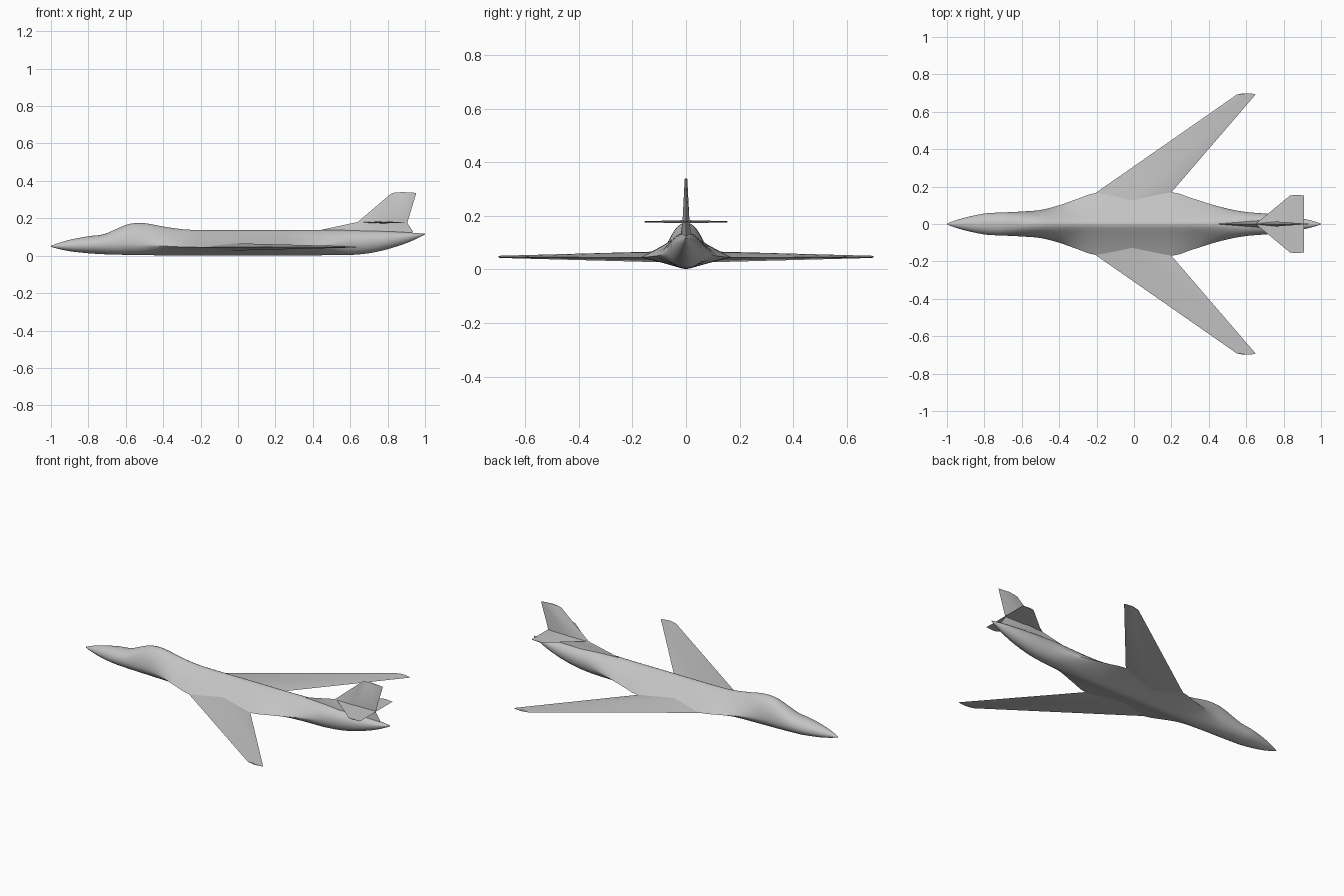
import bpy, bmesh, math
from mathutils import Vector

cube = bpy.data.objects.get("Cube")
if cube:
    bpy.data.objects.remove(cube)

grey = bpy.data.materials.new("light_grey")
grey.use_nodes = True
colour = (0.55, 0.55, 0.55, 1)
grey.diffuse_color = colour
grey.node_tree.nodes["Principled BSDF"].inputs["Base Color"].default_value = colour


def loft(name, rings, mirror=False, angle=30):
    """Skin a list of equal-sized rings and cap both ends."""
    bm = bmesh.new()
    loops = [[bm.verts.new(p) for p in ring] for ring in rings]
    count = len(loops[0])
    for a, b in zip(loops, loops[1:]):
        for i in range(count):
            j = (i + 1) % count
            bm.faces.new((a[i], a[j], b[j], b[i]))
    bm.faces.new(loops[0])
    bm.faces.new(loops[-1])
    bmesh.ops.recalc_face_normals(bm, faces=bm.faces)
    mesh = bpy.data.meshes.new(name)
    bm.to_mesh(mesh)
    bm.free()
    mesh.materials.append(grey)
    obj = bpy.data.objects.new(name, mesh)
    bpy.context.collection.objects.link(obj)
    if mirror:
        mod = obj.modifiers.new("mirror", "MIRROR")
        mod.use_axis = (False, True, False)
        mod.use_clip = True
    bpy.ops.object.select_all(action="DESELECT")
    obj.select_set(True)
    bpy.context.view_layer.objects.active = obj
    bpy.ops.object.shade_smooth_by_angle(angle=math.radians(angle))
    return obj


def smooth_path(rows, steps):
    """Catmull-Rom interpolation of every column in a station table."""
    out = []
    for k in range(len(rows) - 1):
        quad = [rows[max(0, min(len(rows) - 1, k + d))] for d in (-1, 0, 1, 2)]
        for s in range(steps):
            t = s / steps
            out.append([b + 0.5 * t * (c - a + t * (2*a - 5*b + 4*c - d + t * (3*(b - c) + d - a)))
                        for a, b, c, d in zip(*quad)])
    return out + [rows[-1]]


def body_ring(x, width, bottom, middle, top, count=40):
    """Round section that flares into a sharp side edge when it is wide."""
    core = min(width, 0.065)
    flare = max(0, width - core)
    power = 1 + min(1, flare / 0.06)
    ring = []
    for i in range(count):
        a = 2 * math.pi * i / count
        c, s = math.cos(a), math.sin(a)
        height = top - middle if s > 0 else bottom - middle
        ring.append((x, core * c + flare * c ** 3, middle + height * abs(s) ** power))
    return ring


def blade_ring(lead, ridge, trail, offset):
    """Thin diamond section of a wing or tail surface."""
    off = Vector(offset)
    return [Vector(lead), Vector(ridge) + off, Vector(trail), Vector(ridge) - off]


# Blended fuselage: x, half width, bottom, widest height, top
stations = [
    (-1.0, .002, .048, .05, .052), (-.97, .014, .039, .051, .064),
    (-.9, .035, .024, .053, .085), (-.8, .056, .013, .056, .104),
    (-.72, .061, .008, .06, .114), (-.65, .064, .006, .062, .143),
    (-.58, .068, .004, .064, .17), (-.5, .075, .003, .058, .174),
    (-.4, .1, .002, .052, .156), (-.3, .135, .002, .047, .142),
    (-.2, .166, .002, .045, .137), (0, .17, .002, .045, .137),
    (.2, .17, .002, .045, .137), (.3, .141, .002, .047, .137),
    (.4, .109, .002, .051, .137), (.5, .082, .003, .058, .137),
    (.6, .064, .004, .069, .137), (.7, .056, .013, .076, .135),
    (.8, .046, .035, .085, .131), (.9, .03, .067, .1, .125),
    (.97, .012, .098, .112, .12), (1.0, .002, .114, .116, .118)]
loft("fuselage", [body_ring(*row) for row in smooth_path(stations, 3)], angle=40)

# Swept wings
loft("wings", [
    blade_ring((-.3, .1, .045), (-.04, .1, .047), (.14, .1, .045), (0, 0, .02)),
    blade_ring((.55, .692, .046), (.59, .695, .047), (.65, .692, .046), (0, 0, .004)),
    blade_ring((.58, .698, .046), (.6, .699, .047), (.64, .696, .046), (0, 0, .002)),
], mirror=True)

# Tailplane
loft("tailplane", [
    blade_ring((.65, 0, .178), (.77, 0, .178), (.91, 0, .178), (0, 0, .006)),
    blade_ring((.835, .153, .178), (.86, .155, .178), (.91, .153, .178), (0, 0, .002)),
], mirror=True)

# Dorsal fillet and fin
loft("fin", [
    blade_ring((.43, 0, .11), (.7, 0, .11), (.93, 0, .11), (0, .022, 0)),
    blade_ring((.43, 0, .135), (.68, 0, .135), (.935, 0, .13), (0, .019, 0)),
    blade_ring((.64, 0, .18), (.76, 0, .178), (.905, 0, .175), (0, .013, 0)),
    blade_ring((.82, 0, .333), (.87, 0, .336), (.953, 0, .334), (0, .005, 0)),
    blade_ring((.84, 0, .338), (.88, 0, .34), (.95, 0, .336), (0, .003, 0)),
])
